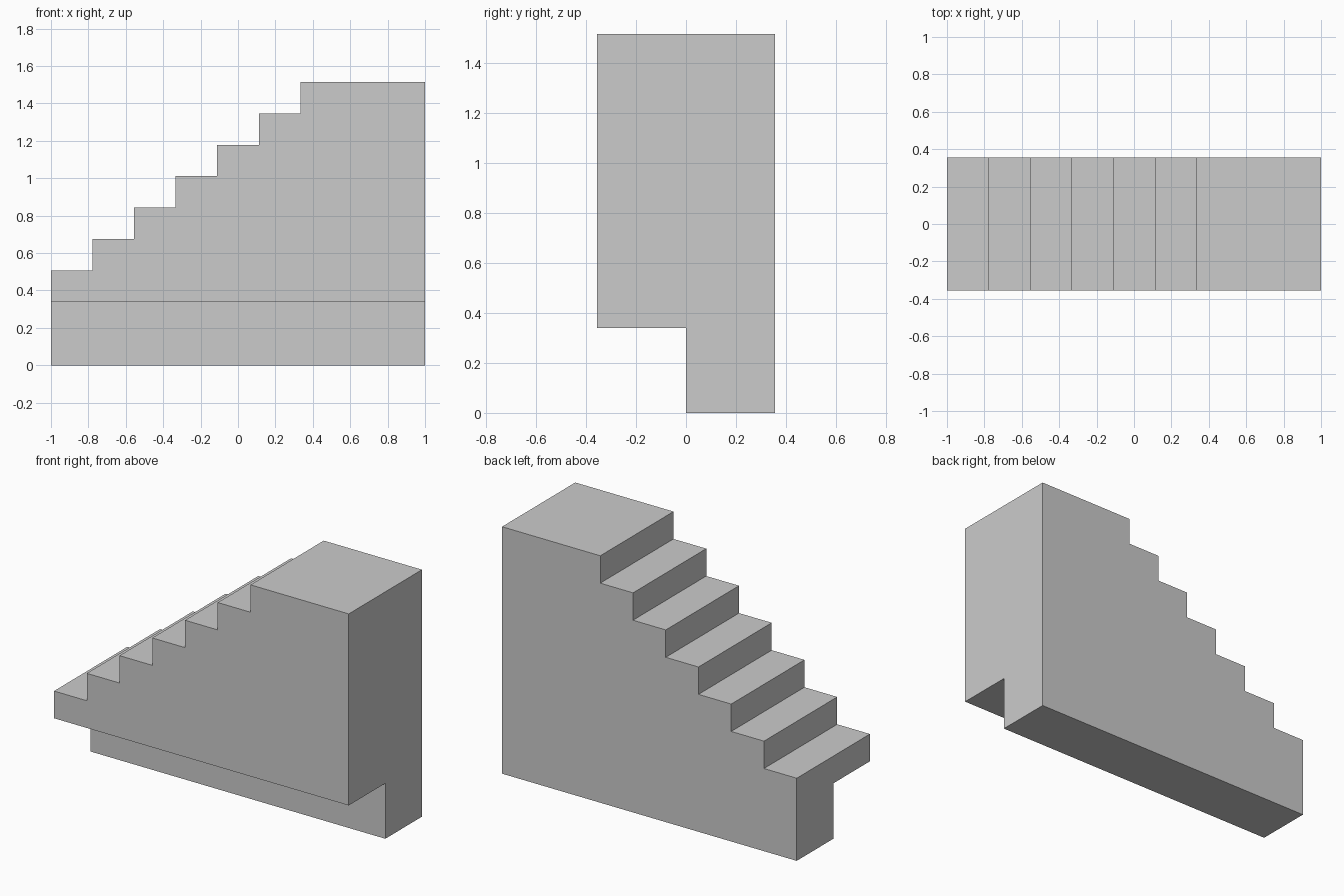
import bpy, bmesh, math
from mathutils import Vector

if "Cube" in bpy.data.objects:
    bpy.data.objects.remove(bpy.data.objects["Cube"])

STEPS = 7
RUN = 2 / 9
RISE = 0.168
BASE = 0.34      # underside of the overhanging front half
HALF = 0.355     # half width of the stair

# Stepped side profile (x, z); the last tread is a longer landing
profile = [(-1, BASE)]
for i in range(STEPS):
    z = 1.515 - (STEPS - 1 - i) * RISE
    x0 = -1 + i * RUN
    x1 = 1 if i == STEPS - 1 else x0 + RUN
    profile += [(x0, z), (x1, z)]
profile.append((1, BASE))

# Extrude the profile across the full width
bm = bmesh.new()
side = bm.faces.new([bm.verts.new((x, -HALF, z)) for x, z in profile])
ext = bmesh.ops.extrude_face_region(bm, geom=[side])
bmesh.ops.translate(bm, vec=(0, 2 * HALF, 0),
                    verts=[v for v in ext["geom"] if isinstance(v, bmesh.types.BMVert)])
bmesh.ops.recalc_face_normals(bm, faces=bm.faces[:])

# Split the underside and pull its back half down to the ground
bottom = [f for f in bm.faces if all(abs(v.co.z - BASE) < 1e-5 for v in f.verts)]
geom = bottom + list({e for f in bottom for e in f.edges}) + list({v for f in bottom for v in f.verts})
bmesh.ops.bisect_plane(bm, geom=geom, plane_co=(0, 0, 0), plane_no=(0, 1, 0))
back = [f for f in bm.faces
        if all(abs(v.co.z - BASE) < 1e-5 for v in f.verts) and f.calc_center_median().y > 0]
ext = bmesh.ops.extrude_face_region(bm, geom=back)
for v in ext["geom"]:
    if isinstance(v, bmesh.types.BMVert):
        v.co.z = 0
bmesh.ops.delete(bm, geom=[f for f in back if f.is_valid and
                 all(abs(v.co.z - BASE) < 1e-5 for v in f.verts)], context='FACES')

# Merge flat neighbouring faces
bmesh.ops.dissolve_limit(bm, angle_limit=math.radians(1), verts=bm.verts[:], edges=bm.edges[:])
bmesh.ops.recalc_face_normals(bm, faces=bm.faces[:])

mesh = bpy.data.meshes.new("staircase")
bm.to_mesh(mesh)
bm.free()
stair = bpy.data.objects.new("staircase", mesh)
bpy.context.collection.objects.link(stair)
